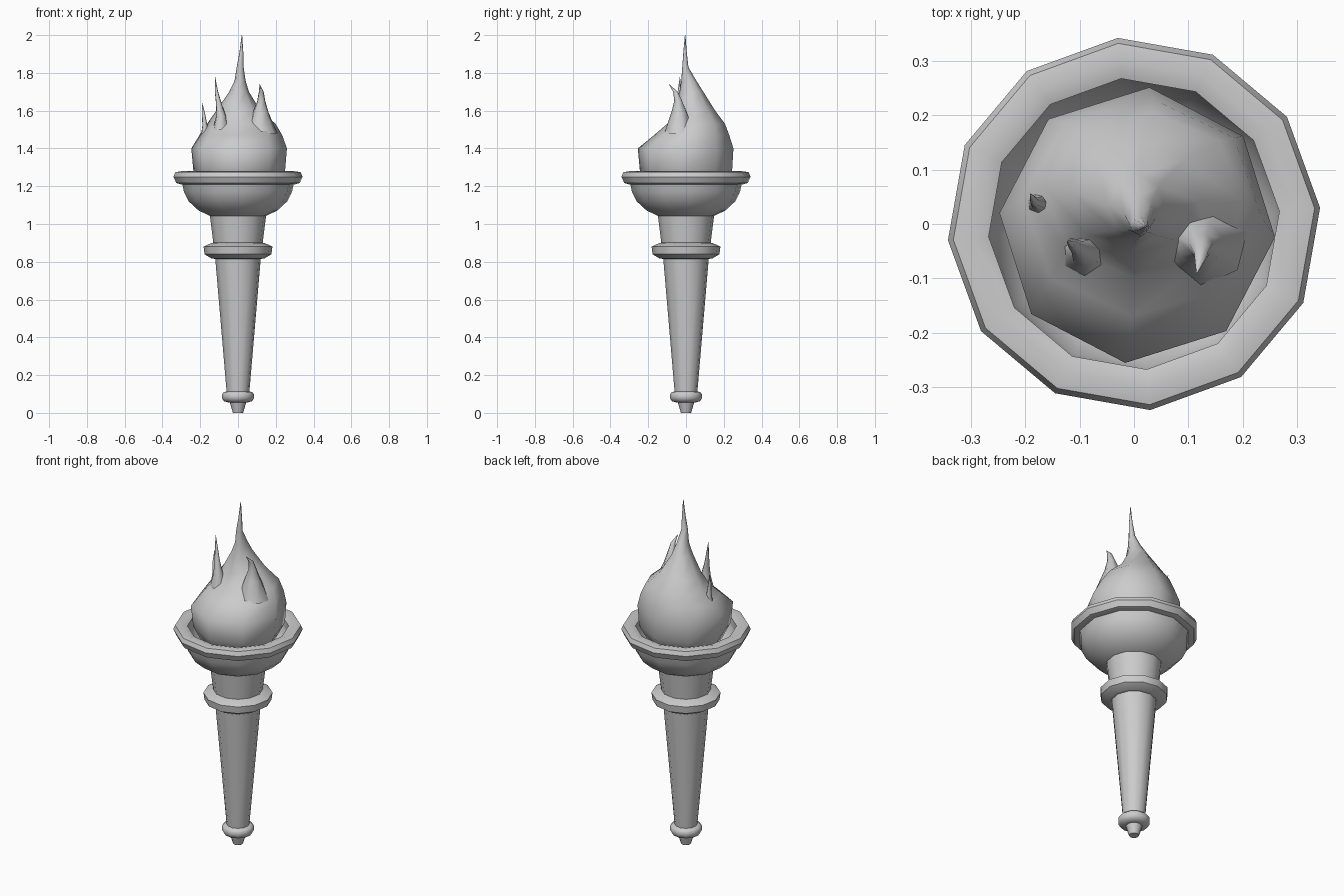
import bpy, bmesh, math
from mathutils import Vector


def skin(name, rings, angle=45, loop=False):
    """Bridge successive rings of equal size; cap the ends unless looped."""
    bm = bmesh.new()
    rows = [[bm.verts.new(p) for p in ring] for ring in rings]
    n = len(rows[0])
    pairs = list(zip(rows, rows[1:]))
    if loop:
        pairs.append((rows[-1], rows[0]))
    else:
        bm.faces.new(rows[0][::-1])
        bm.faces.new(rows[-1])
    for a, b in pairs:
        for i in range(n):
            j = (i + 1) % n
            bm.faces.new((a[i], a[j], b[j], b[i]))
    bmesh.ops.recalc_face_normals(bm, faces=bm.faces)
    mesh = bpy.data.meshes.new(name)
    bm.to_mesh(mesh)
    bm.free()
    ob = bpy.data.objects.new(name, mesh)
    bpy.context.collection.objects.link(ob)
    bpy.ops.object.select_all(action='DESELECT')
    ob.select_set(True)
    bpy.context.view_layer.objects.active = ob
    bpy.ops.object.shade_smooth_by_angle(angle=math.radians(angle))
    return ob


def ring(z, cx, cy, rx, ry, n, turn):
    return [(cx + rx * math.cos(math.tau * i / n + turn),
             cy + ry * math.sin(math.tau * i / n + turn), z) for i in range(n)]


def lathe(name, profile, loop=False):
    turn = math.radians(5)
    return skin(name, [ring(z, 0, 0, r, r, 12, turn) for r, z in profile], 45, loop)


# Handle and its collars
lathe("end_tip", [(0.027, 0), (0.03, 0.01), (0.045, 0.06)])
lathe("bottom_collar", [(0.05, 0.055), (0.075, 0.062), (0.085, 0.078),
                        (0.085, 0.1), (0.075, 0.11), (0.055, 0.115)])
lathe("handle", [(0.06, 0.105), (0.122, 0.83)])
lathe("middle_collar", [(0.115, 0.815), (0.14, 0.817), (0.178, 0.84),
                        (0.183, 0.88), (0.14, 0.9), (0.12, 0.902)])
lathe("neck", [(0.13, 0.89), (0.15, 1.05)])

# Hollow bowl and thick rim
lathe("bowl", [(0.14, 1.04), (0.155, 1.045), (0.21, 1.072), (0.262, 1.12),
               (0.287, 1.17), (0.298, 1.22), (0.27, 1.235), (0.262, 1.19),
               (0.22, 1.12), (0.14, 1.08)])
lathe("rim", [(0.268, 1.22), (0.3, 1.209), (0.328, 1.217), (0.343, 1.25),
              (0.333, 1.274), (0.3, 1.28), (0.268, 1.27)], loop=True)

# Main flame: z, then x and y extents of each octagonal ring
flame = [(1.13, -0.09, 0.1, -0.1, 0.1),
         (1.19, -0.19, 0.2, -0.2, 0.2),
         (1.28, -0.237, 0.25, -0.245, 0.245),
         (1.40, -0.248, 0.26, -0.256, 0.252),
         (1.47, -0.205, 0.235, -0.17, 0.23),
         (1.53, -0.165, 0.2, -0.1, 0.207),
         (1.60, -0.115, 0.12, -0.055, 0.155),
         (1.70, -0.047, 0.058, -0.035, 0.092),
         (1.76, -0.018, 0.04, -0.025, 0.054),
         (1.83, -0.007, 0.03, -0.02, 0.013),
         (1.91, 0.008, 0.028, -0.014, 0.004),
         (2.00, 0.019, 0.022, -0.006, -0.003)]
skin("flame", [ring(z, (a + b) / 2, (c + d) / 2, (b - a) / 2, (d - c) / 2,
                    8, math.radians(-5)) for z, a, b, c, d in flame], 80)

# Small flame tongues: x, y, z, radius along each
tongues = {
    "front_left_tongue": [(-0.09, -0.05, 1.5, 0.045), (-0.09, -0.052, 1.57, 0.027),
                          (-0.102, -0.045, 1.64, 0.015), (-0.114, -0.035, 1.7, 0.009),
                          (-0.122, -0.032, 1.78, 0.001)],
    "right_tongue": [(0.125, -0.03, 1.48, 0.085), (0.12, -0.035, 1.59, 0.043),
                     (0.123, -0.04, 1.65, 0.022), (0.123, -0.055, 1.70, 0.013),
                     (0.115, -0.09, 1.74, 0.001)],
    "left_tongue": [(-0.175, 0.04, 1.45, 0.025), (-0.175, 0.038, 1.52, 0.014),
                    (-0.182, 0.04, 1.58, 0.009), (-0.19, 0.055, 1.64, 0.001)],
}
for name, path in tongues.items():
    skin(name, [ring(z, x, y, r, r, 7, 0.2) for x, y, z, r in path], 80)
